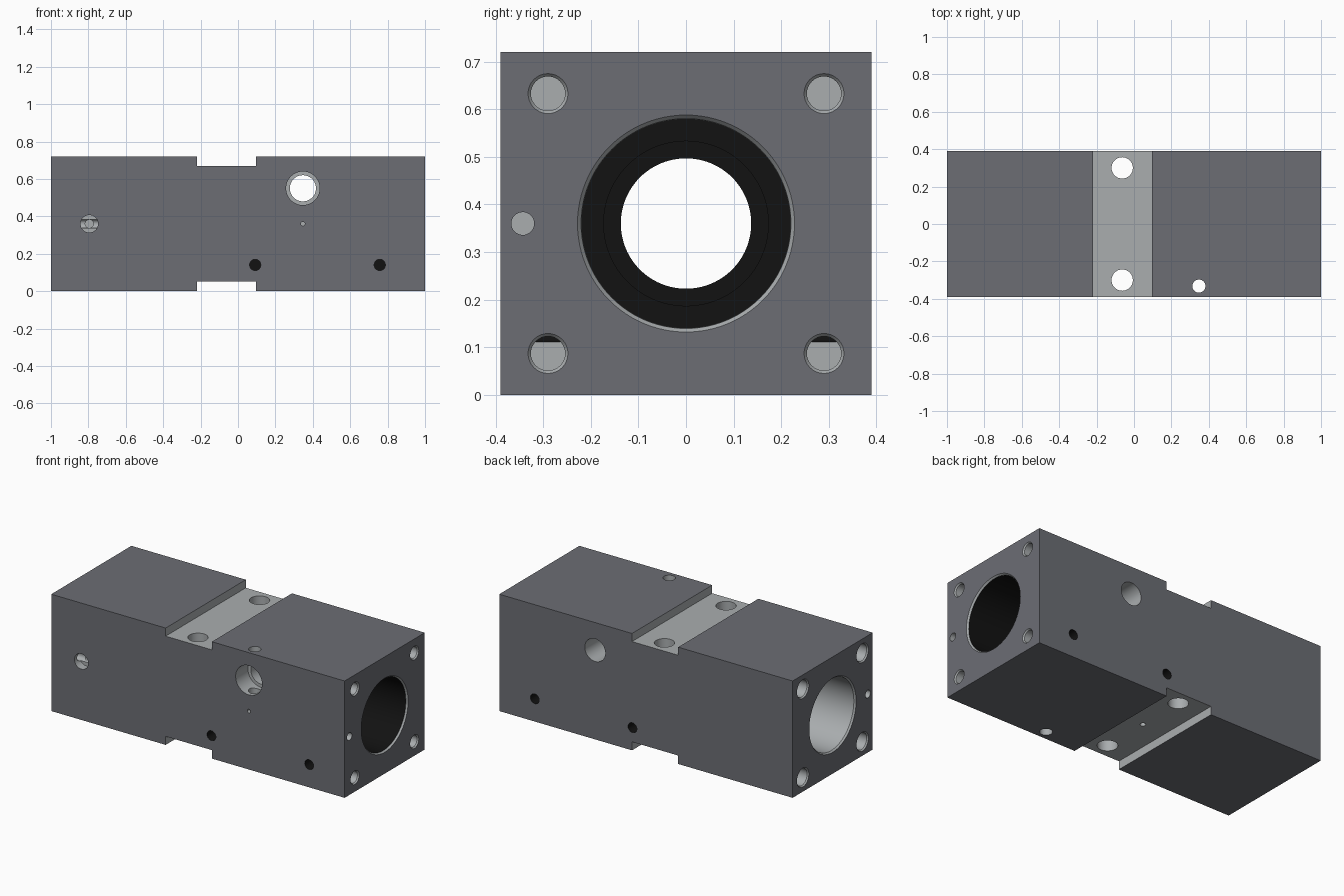
import bpy, bmesh, math
from mathutils import Vector

if "Cube" in bpy.data.objects:
    bpy.data.objects.remove(bpy.data.objects["Cube"])


def material(name, color):
    m = bpy.data.materials.new(name)
    m.diffuse_color = (*color, 1)
    m.use_nodes = True
    m.node_tree.nodes["Principled BSDF"].inputs["Base Color"].default_value = m.diffuse_color
    return m


PAINT = material("dark_grey_paint", (0.15, 0.155, 0.175))
BARE = material("bare_metal", (0.40, 0.42, 0.43))
BLACK = material("black_bore", (0.006, 0.006, 0.006))


def box(name, lo, hi, mat):
    bm = bmesh.new()
    bmesh.ops.create_cube(bm, size=1)
    for v in bm.verts:
        v.co = Vector([(a + b) / 2 + c * (b - a) for a, b, c in zip(lo, hi, v.co)])
    return finish(name, bm, mat)


def finish(name, bm, mat):
    bmesh.ops.recalc_face_normals(bm, faces=bm.faces)
    me = bpy.data.meshes.new(name)
    bm.to_mesh(me)
    bm.free()
    me.materials.append(mat)
    ob = bpy.data.objects.new(name, me)
    bpy.context.collection.objects.link(ob)
    return ob


def cut(cutter):
    """Subtract the cutter from the block, keeping the cutter's material."""
    mod = block.modifiers.new("cut", 'BOOLEAN')
    mod.operation = 'DIFFERENCE'
    mod.solver = 'EXACT'
    mod.material_mode = 'TRANSFER'
    mod.object = cutter
    bpy.context.view_layer.objects.active = block
    bpy.ops.object.modifier_apply(modifier=mod.name)
    bpy.data.objects.remove(cutter)


def drill(start, direction, steps, mat=BARE, n=32):
    """Revolved cutter: steps are (depth, radius) pairs going into the part."""
    steps = [(-0.02, steps[0][1])] + steps
    d = Vector(direction)
    rot = d.to_track_quat('Z', 'Y')
    bm = bmesh.new()
    rings = [[bm.verts.new(Vector(start) + rot @ Vector((
        r * math.cos(2 * math.pi * i / n), r * math.sin(2 * math.pi * i / n), z)))
        for i in range(n)] for z, r in steps]
    for a, b in zip(rings, rings[1:]):
        for i in range(n):
            j = (i + 1) % n
            bm.faces.new((a[i], a[j], b[j], b[i]))
    bm.faces.new(rings[0])
    bm.faces.new(rings[-1])
    cut(finish("drill_cutter", bm, mat))


W, H, MID = 0.39, 0.72, 0.36
block = box("cylinder_block", (-1, -W, 0), (1, W, H), PAINT)
block.data.materials.append(BARE)
block.data.materials.append(BLACK)

# clamping slots across top and bottom
cut(box("slot_cutter", (-0.22, -0.5, 0.67), (0.095, 0.5, 0.8), BARE))
cut(box("slot_cutter", (-0.22, -0.5, -0.1), (0.095, 0.5, 0.052), BARE))

# main bore: light seat on the left, black stepped bore on the right
drill((-1, 0, MID), (1, 0, 0), [(0, 0.228), (0.01, 0.22), (0.85, 0.22)], n=96)
drill((1, 0, MID), (-1, 0, 0), [(0, 0.22), (0.93, 0.22), (0.93, 0.173),
                                (0.98, 0.173), (0.98, 0.137), (1.2, 0.137)], BLACK, 96)
drill((1, 0, MID), (-1, 0, 0), [(0, 0.228), (0.01, 0.2205)], n=96)

# corner bolt holes and small side channel on both ends
for y in (-0.29, 0.29):
    for z in (0.087, 0.633):
        drill((1, y, z), (-1, 0, 0), [(0, 0.042), (0.008, 0.036), (0.25, 0.036)])
        drill((-1, y, z), (1, 0, 0), [(0, 0.058), (0.008, 0.052), (0.25, 0.052)])
for s in (-1, 1):
    drill((s, -0.343, MID), (-s, 0, 0), [(0, 0.024), (0.3, 0.024)])

# vertical through holes in the slot, and the grease hole below
for y in (-0.3, 0.3):
    drill((-0.063, y, H), (0, 0, -1), [(0, 0.057), (0.8, 0.057)])
drill((-0.063, 0, 0), (0, 0, 1), [(0, 0.016), (0.25, 0.016)])

# cross hole with counterbore, met by a vertical through hole
drill((0.347, -W, 0.55), (0, 1, 0), [(0, 0.09), (0.12, 0.09), (0.12, 0.07), (0.85, 0.07)], n=48)
drill((0.347, -0.332, H), (0, 0, -1), [(0, 0.035), (0.8, 0.035)])

# small front ports
drill((-0.795, -W, MID), (0, 1, 0), [(0, 0.047), (0.05, 0.047), (0.05, 0.022), (0.12, 0.022)])
drill((0.347, -W, MID), (0, 1, 0), [(0, 0.011), (0.1, 0.011)], n=16)

# blind black ports, mirrored front and back
for s in (-1, 1):
    for x in (0.092, 0.758):
        drill((x, s * W, 0.14), (0, -s, 0), [(0, 0.03), (0.22, 0.03)], BLACK)

bpy.ops.object.select_all(action='DESELECT')
block.select_set(True)
bpy.context.view_layer.objects.active = block
bpy.ops.object.shade_smooth_by_angle(angle=math.radians(30))
